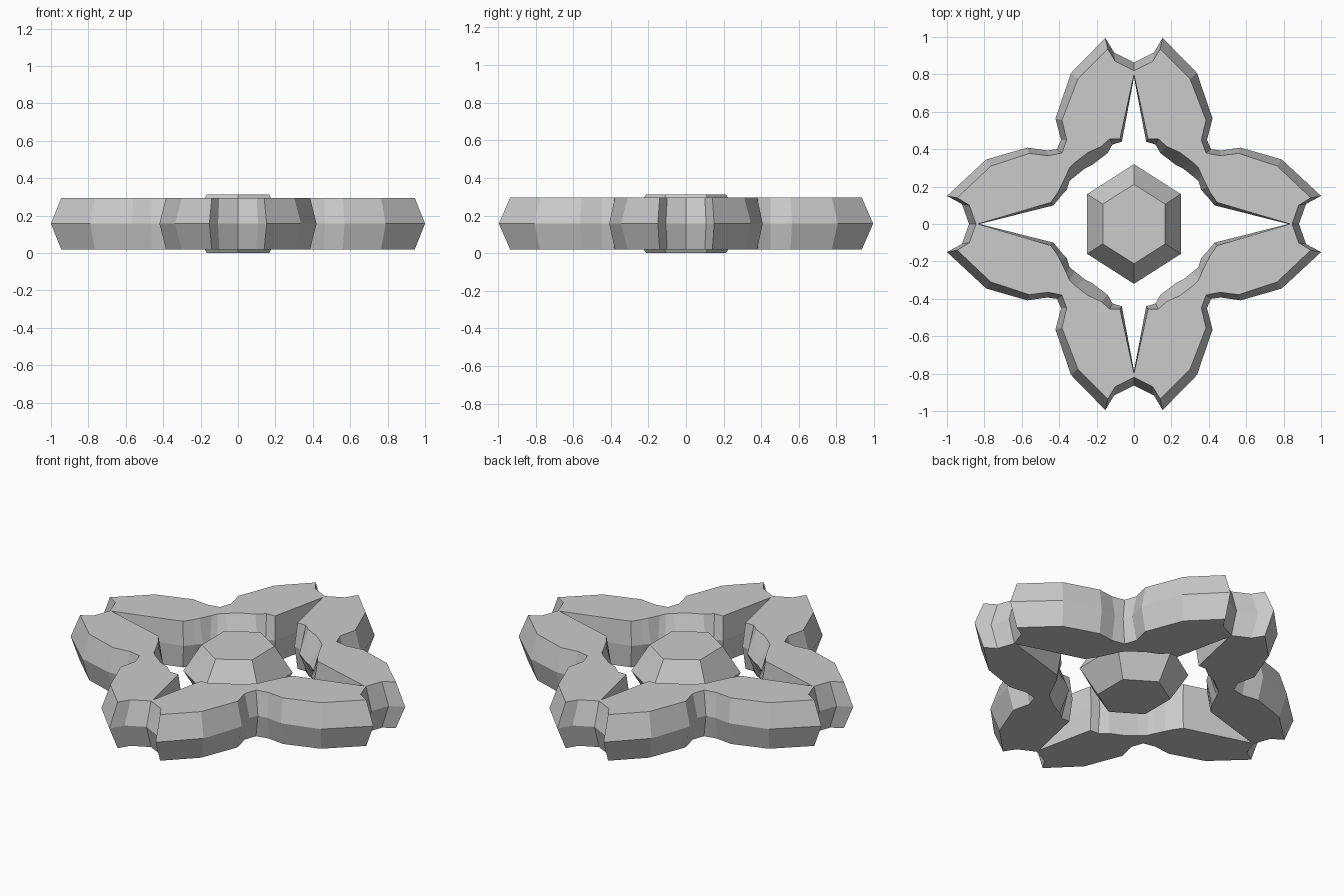
import bpy, bmesh, math

if "Cube" in bpy.data.objects:
    bpy.data.objects.remove(bpy.data.objects["Cube"])


def stacked(name, loops, heights, skip=()):
    """Join equal-length outlines stacked in z, with flat caps; skip = open side indices."""
    bm = bmesh.new()
    rings = [[bm.verts.new((x, y, z)) for x, y in pts] for pts, z in zip(loops, heights)]
    n = len(rings[0])
    for lo, hi in zip(rings, rings[1:]):
        for i in range(n):
            if i not in skip:
                j = (i + 1) % n
                bm.faces.new((lo[i], lo[j], hi[j], hi[i]))
    bm.faces.new(rings[0][::-1])
    bm.faces.new(rings[-1])
    bmesh.ops.recalc_face_normals(bm, faces=bm.faces)
    mesh = bpy.data.meshes.new(name)
    bm.to_mesh(mesh)
    bm.free()
    ob = bpy.data.objects.new(name, mesh)
    bpy.context.collection.objects.link(ob)
    return ob


# Petal ring: one quarter, widest at mid height, mirrored in x and y
outer_mid = [(0, .863), (.107, .917), (.153, .995), (.337, .807), (.42, .564), (.39, .45),
             (.412, .4), (.465, .393), (.57, .408), (.79, .345), (1, .15), (.92, .107), (.882, 0)]
outer_cap = [(0, .82), (.10, .87), (.14, .935), (.3, .775), (.385, .555), (.36, .45),
             (.385, .38), (.46, .365), (.56, .378), (.765, .31), (.945, .14), (.88, .1), (.845, 0)]
inner_mid = [(.825, 0), (.43, .1), (.385, .155), (.36, .18), (.345, .23), (.315, .255),
             (.265, .295), (.225, .315), (.14, .38), (.115, .425), (.065, .44), (0, .785)]
inner_cap = [(.835, 0), (.445, .115), (.41, .165), (.392, .2), (.36, .265), (.345, .3),
             (.315, .33), (.245, .383), (.175, .415), (.13, .455), (.075, .455), (0, .8)]
cap = outer_cap + inner_cap
mid = outer_mid + inner_mid
ring = stacked("petal_ring", [cap, mid, cap], [.02, .157, .295],
               skip=(len(outer_mid) - 1, len(mid) - 1))
mirror = ring.modifiers.new("mirror", 'MIRROR')
mirror.use_axis = (True, True, False)


# Centre gem: bevelled hexagon
def hexagon(rx, ry):
    return [(rx * math.cos(a) / math.cos(math.pi / 6), ry * math.sin(a))
            for a in (math.radians(30 + 60 * i) for i in range(6))]


stacked("centre_gem", [hexagon(.167, .212), hexagon(.25, .32), hexagon(.167, .212)],
        [0, .157, .313])
